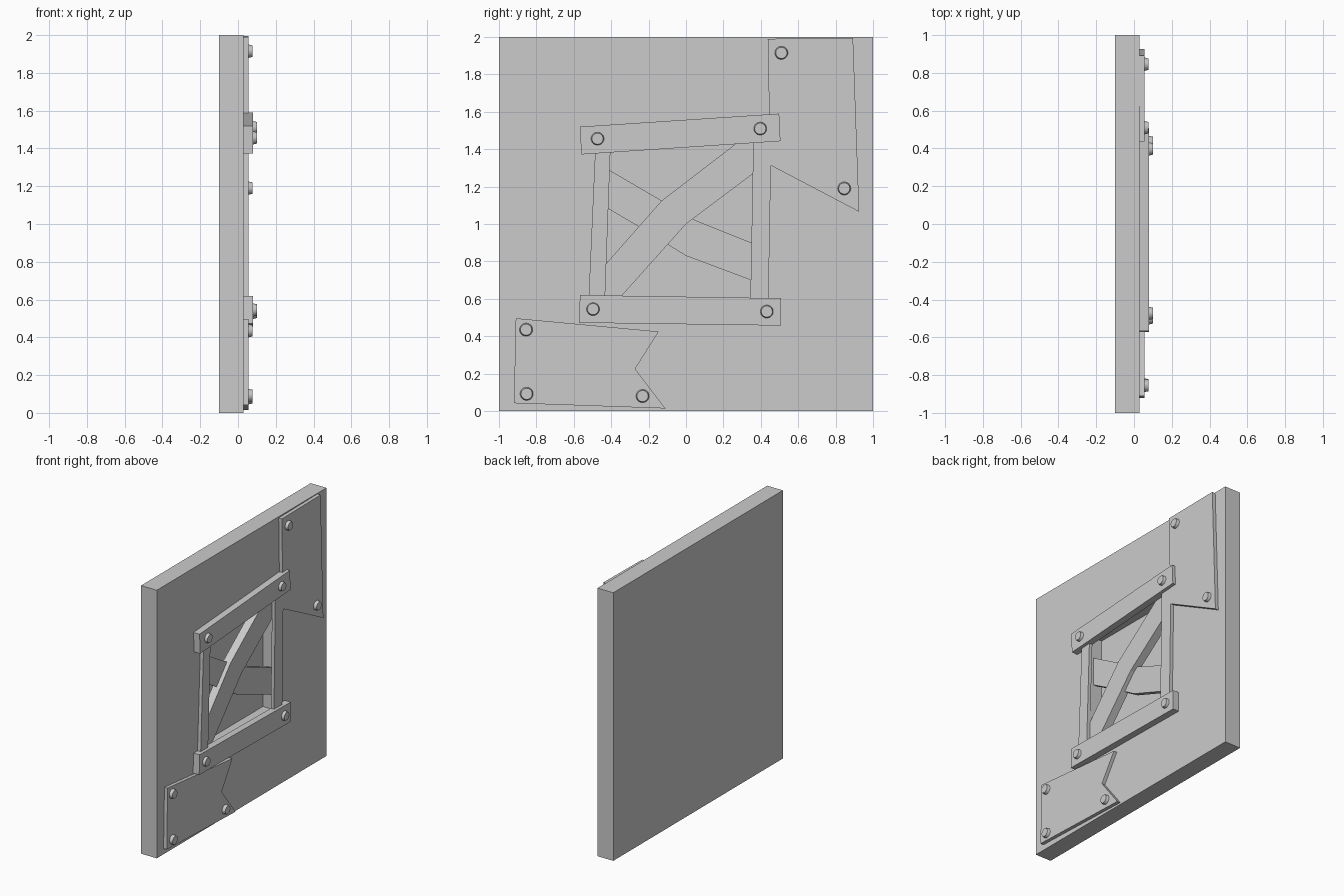
import bpy, bmesh, math
from mathutils import Matrix

if "Cube" in bpy.data.objects:
    bpy.data.objects.remove(bpy.data.objects["Cube"])

WALL_X = 0.03     # front surface of the wall
PLATE_X = 0.056   # front surface of plates and side boards
BOARD_X = 0.08    # front surface of top and bottom boards


def finish(bm, name):
    bmesh.ops.recalc_face_normals(bm, faces=bm.faces)
    me = bpy.data.meshes.new(name)
    bm.to_mesh(me)
    bm.free()
    ob = bpy.data.objects.new(name, me)
    bpy.context.collection.objects.link(ob)
    return ob


def slab(name, outline, x0, x1):
    """Extrude a (y, z) outline from x0 to x1."""
    bm = bmesh.new()
    face = bm.faces.new([bm.verts.new((x0, y, z)) for y, z in outline])
    res = bmesh.ops.extrude_face_region(bm, geom=[face], use_keep_orig=True)
    for v in res["geom"]:
        if isinstance(v, bmesh.types.BMVert):
            v.co.x = x1
    return finish(bm, name)


def bolt(name, y, z, x):
    bm = bmesh.new()
    m = Matrix.Translation((x + 0.009, y, z)) @ Matrix.Rotation(math.pi / 2, 4, 'Y')
    bmesh.ops.create_cone(bm, cap_ends=True, segments=24, radius1=0.036,
                          radius2=0.030, depth=0.026, matrix=m)
    ob = finish(bm, name)
    bpy.context.view_layer.objects.active = ob
    ob.select_set(True)
    bpy.ops.object.shade_smooth_by_angle(angle=math.radians(35))
    ob.select_set(False)


# Wall panel with a square recess pushed into its front face
bm = bmesh.new()
bmesh.ops.create_cube(bm, size=1)
for v in bm.verts:
    v.co = (WALL_X if v.co.x > 0 else -0.1, 2 * v.co.y, 2 * v.co.z + 1)
bm.normal_update()
front = max(bm.faces, key=lambda f: f.calc_center_median().x)
bmesh.ops.inset_region(bm, faces=[front], thickness=0.5)
for v in front.verts:
    v.co.y = 0.40 if v.co.y > 0 else -0.43
    v.co.z = 1.46 if v.co.z > 1 else 0.57
inner = bmesh.ops.extrude_discrete_faces(bm, faces=[front])["faces"][0]
for v in inner.verts:
    v.co.x = -0.075
finish(bm, "wall_panel")

# Crooked window frame
slab("frame_top", [(-0.567, 1.52), (0.498, 1.59), (0.505, 1.443), (-0.56, 1.372)], WALL_X, BOARD_X)
slab("frame_bottom", [(-0.567, 0.62), (0.508, 0.603), (0.508, 0.457), (-0.572, 0.472)], WALL_X, BOARD_X)
slab("frame_left", [(-0.483, 1.45), (-0.402, 1.45), (-0.435, 0.55), (-0.523, 0.55)], WALL_X, PLATE_X)
slab("frame_right", [(0.361, 1.5), (0.457, 1.5), (0.44, 0.53), (0.343, 0.53)], WALL_X, PLATE_X)

# Bent planks crossing inside the recess
slab("front_plank", [(0.30, 1.455), (-0.13, 1.125), (-0.43, 0.785), (-0.43, 0.575),
                     (-0.38, 0.575), (0.0, 1.0), (0.40, 1.30), (0.40, 1.455)], -0.03, 0.03)
slab("back_plank", [(-0.43, 1.30), (-0.13, 1.125), (0.05, 1.02), (0.40, 0.88),
                    (0.40, 0.68), (0.0, 0.83), (-0.26, 0.99), (-0.43, 1.09)], -0.035, 0.0)

# Patch plates
slab("upper_plate", [(0.437, 1.99), (0.893, 1.995), (0.926, 1.065), (0.45, 1.315)], WALL_X, PLATE_X)
slab("lower_plate", [(-0.91, 0.496), (-0.146, 0.425), (-0.272, 0.225), (-0.11, 0.014), (-0.92, 0.042)],
     WALL_X, PLATE_X)

# Bolts
for i, (y, z) in enumerate([(0.51, 1.915), (0.846, 1.19), (-0.855, 0.435), (-0.852, 0.092), (-0.232, 0.08)]):
    bolt(f"plate_bolt_{i + 1}", y, z, PLATE_X)
for i, (y, z) in enumerate([(-0.473, 1.456), (0.397, 1.51), (-0.497, 0.545), (0.432, 0.532)]):
    bolt(f"frame_bolt_{i + 1}", y, z, BOARD_X - 0.002)
